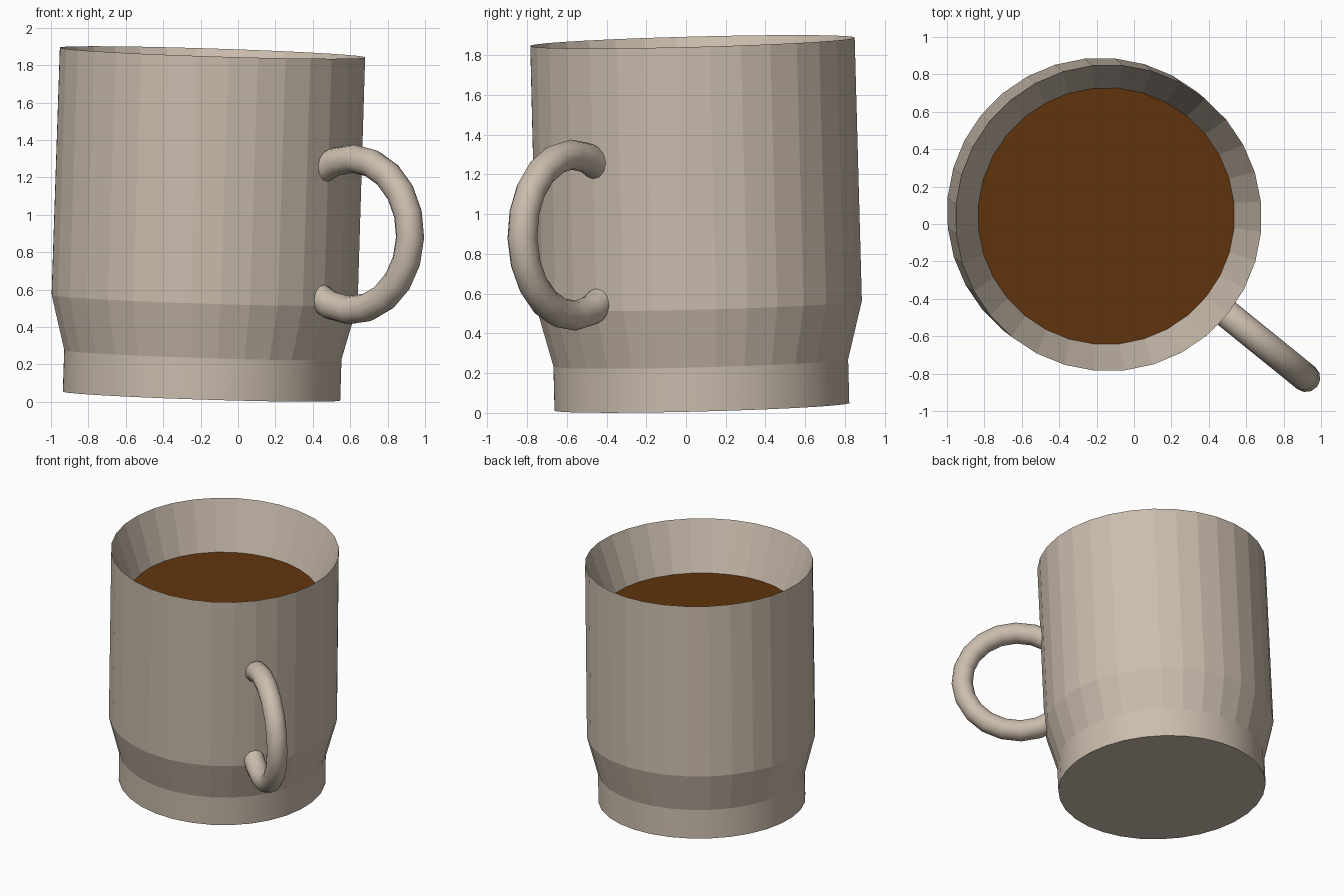
import bpy, bmesh
from math import sin, cos, pi, radians
from mathutils import Matrix

if "Cube" in bpy.data.objects:
    bpy.data.objects.remove(bpy.data.objects["Cube"])

SIDES = 32
# The whole mug leans slightly towards its handle
FRAME = (Matrix.Translation((-0.195, 0.08, 0.031))
         @ Matrix.Rotation(radians(-39), 4, 'Z')
         @ Matrix.Rotation(0.041, 4, 'Y'))


def material(name, rgb):
    mat = bpy.data.materials.new(name)
    mat.diffuse_color = (*rgb, 1)
    mat.use_nodes = True
    mat.node_tree.nodes["Principled BSDF"].inputs["Base Color"].default_value = mat.diffuse_color
    return mat


def finish(bm, name, mat):
    bmesh.ops.recalc_face_normals(bm, faces=bm.faces)
    mesh = bpy.data.meshes.new(name)
    bm.to_mesh(mesh)
    bm.free()
    mesh.materials.append(mat)
    obj = bpy.data.objects.new(name, mesh)
    bpy.context.collection.objects.link(obj)
    obj.matrix_world = FRAME
    return obj


def skin(bm, rings, smooth_bands):
    """Join consecutive rings of vertices with quads."""
    for i, (a, b) in enumerate(zip(rings, rings[1:])):
        n = len(a)
        for k in range(n):
            f = bm.faces.new((a[k], a[(k + 1) % n], b[(k + 1) % n], b[k]))
            f.smooth = i in smooth_bands


def circle(bm, r, z):
    return [bm.verts.new((r * cos(2 * pi * k / SIDES), r * sin(2 * pi * k / SIDES), z))
            for k in range(SIDES)]


clay = material("clay", (0.60, 0.51, 0.42))
coffee = material("coffee", (0.12, 0.035, 0.004))

# Mug body: smooth foot, faceted flare and wall, sloping inner lip
bm = bmesh.new()
profile = [(0.745, 0), (0.745, 0.222), (0.822, 0.515), (0.82, 1.838), (0.687, 1.468)]
rings = [circle(bm, r, z) for r, z in profile]
skin(bm, rings, {0})
bm.faces.new(rings[0])
finish(bm, "mug_body", clay)

# Drink surface
bm = bmesh.new()
bm.faces.new(circle(bm, 0.687, 1.468))
drink = finish(bm, "drink_surface", coffee)

# Handle: round tube swept along an arc, its ends buried in the wall
bm = bmesh.new()
rings = []
for i in range(-7, 8):
    a = radians(18 * i)
    ring = []
    for k in range(12):
        t = 2 * pi * k / 12
        rad = 0.405 + 0.076 * cos(t)
        ring.append(bm.verts.new((0.994 + rad * cos(a), 0.076 * sin(t), 0.905 + rad * sin(a))))
    rings.append(ring)
skin(bm, rings, range(14))
bm.faces.new(rings[0])
bm.faces.new(rings[-1])
finish(bm, "handle", clay)
